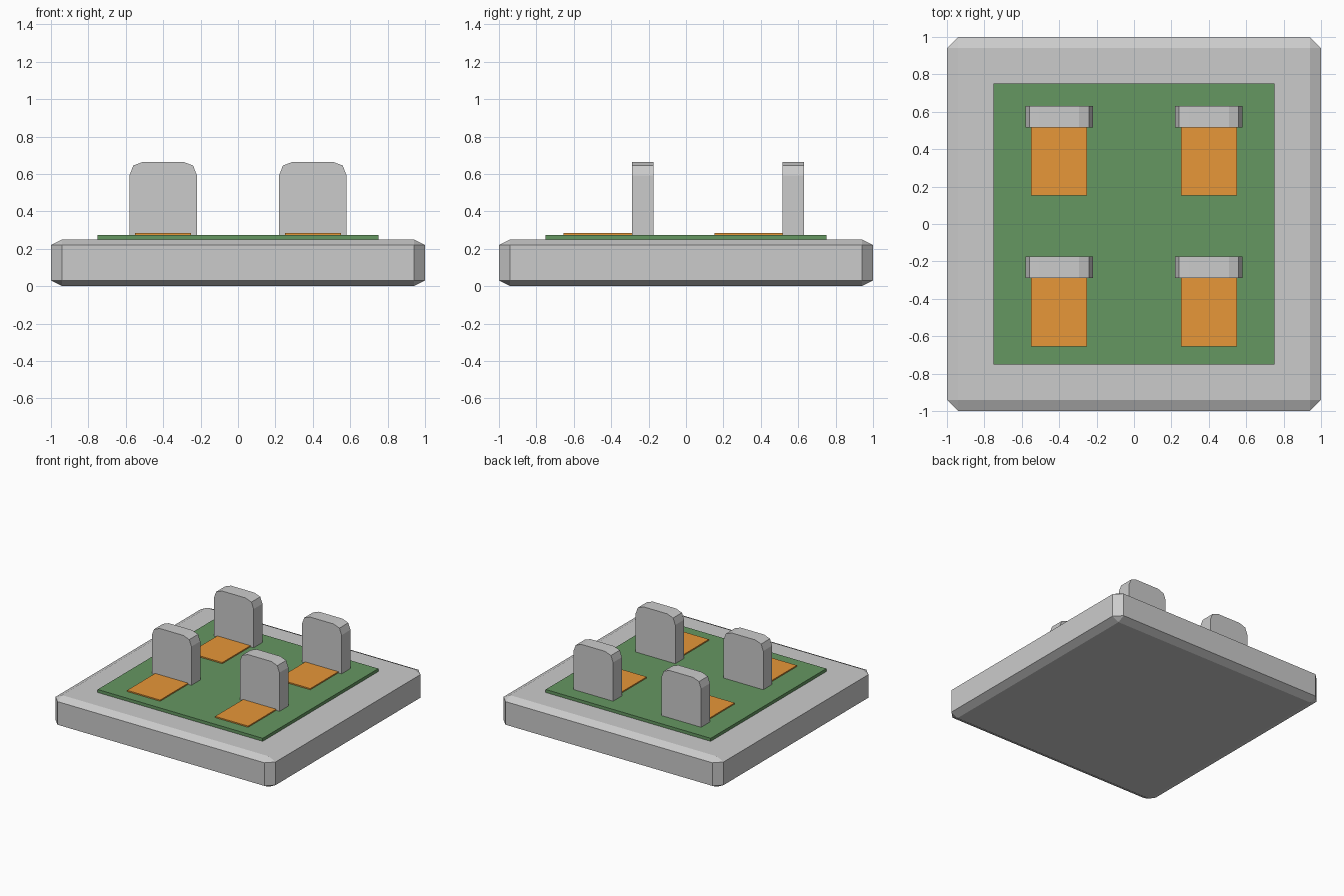
import bpy, bmesh

if "Cube" in bpy.data.objects:
    bpy.data.objects.remove(bpy.data.objects["Cube"])


def material(name, rgb):
    m = bpy.data.materials.new(name)
    m.diffuse_color = (*rgb, 1)
    m.use_nodes = True
    m.node_tree.nodes["Principled BSDF"].inputs["Base Color"].default_value = m.diffuse_color
    return m


def finish(name, bm, mat=None):
    bmesh.ops.recalc_face_normals(bm, faces=bm.faces)
    mesh = bpy.data.meshes.new(name)
    bm.to_mesh(mesh)
    bm.free()
    if mat:
        mesh.materials.append(mat)
    ob = bpy.data.objects.new(name, mesh)
    bpy.context.collection.objects.link(ob)
    return ob


def box(name, x, y, z, mat=None, chamfer=0, squash=1):
    # Chamfer is cut on a taller box, then squashed to its final height
    bm = bmesh.new()
    bmesh.ops.create_cube(bm, size=1)
    size = (x[1] - x[0], y[1] - y[0], (z[1] - z[0]) / squash)
    bmesh.ops.scale(bm, vec=size, verts=bm.verts)
    if chamfer:
        bmesh.ops.bevel(bm, geom=bm.edges[:], offset=chamfer, segments=1,
                        profile=0.5, affect='EDGES')
    bmesh.ops.scale(bm, vec=(1, 1, squash), verts=bm.verts)
    bmesh.ops.translate(bm, vec=(sum(x) / 2, sum(y) / 2, sum(z) / 2), verts=bm.verts)
    return finish(name, bm, mat)


def headstone(name, x, y0, y1, mat):
    # Half profile mirrored about the centre, extruded front to back
    half = [(0.18, 0.26), (0.18, 0.593), (0.16, 0.645), (0.107, 0.665)]
    outline = half + [(-px, pz) for px, pz in reversed(half)]
    bm = bmesh.new()
    face = bm.faces.new([bm.verts.new((x + px, y0, pz)) for px, pz in outline])
    ext = bmesh.ops.extrude_face_region(bm, geom=[face])
    moved = [v for v in ext['geom'] if isinstance(v, bmesh.types.BMVert)]
    bmesh.ops.translate(bm, vec=(0, y1 - y0, 0), verts=moved)
    return finish(name, bm, mat)


grass = material("grass_green", (0.13, 0.31, 0.12))
soil = material("soil_brown", (0.8, 0.31, 0.04))
stone = material("stone_grey", (0.54, 0.54, 0.54))

# Chamfered base tile and lawn
box("base_tile", (-1, 1), (-1, 1), (0, 0.25), chamfer=0.06, squash=0.5)
box("lawn", (-0.75, 0.75), (-0.75, 0.75), (0.24, 0.275), grass)

# Four plots: soil patch in front of a headstone
for row, y in (("front", -0.29), ("back", 0.517)):
    for side, x in (("left", -0.4), ("right", 0.4)):
        box(f"soil_{row}_{side}", (x - 0.15, x + 0.15), (y - 0.364, y + 0.02), (0.265, 0.285), soil)
        headstone(f"headstone_{row}_{side}", x, y, y + 0.115, stone)
